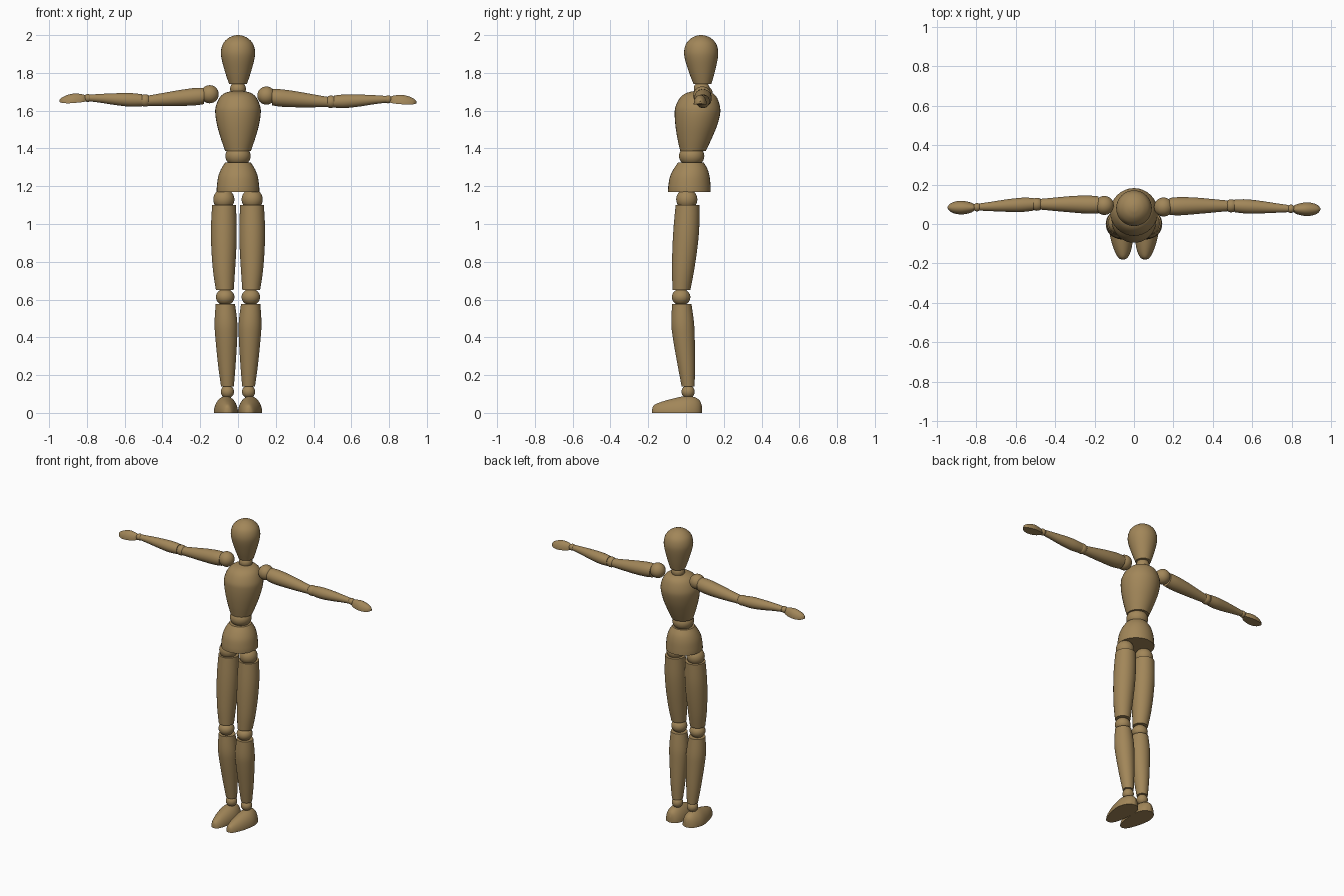
import bpy
import bmesh
from math import cos, sin, pi, radians
from mathutils import Vector

cube = bpy.data.objects.get("Cube")
if cube:
    bpy.data.objects.remove(cube, do_unlink=True)

# One material: plain turned wood
WOOD = (0.36, 0.24, 0.1, 1)
wood = bpy.data.materials.new("wood")
wood.use_nodes = True
wood.diffuse_color = WOOD
wood.node_tree.nodes["Principled BSDF"].inputs["Base Color"].default_value = WOOD


def finish(name, bm):
    """Turn a bmesh into a smooth wooden object with crisp cut edges."""
    bmesh.ops.recalc_face_normals(bm, faces=bm.faces)
    mesh = bpy.data.meshes.new(name)
    bm.to_mesh(mesh)
    bm.free()
    mesh.materials.append(wood)
    mesh.shade_smooth()
    mesh.set_sharp_from_angle(angle=radians(40))
    obj = bpy.data.objects.new(name, mesh)
    bpy.context.collection.objects.link(obj)
    return obj


def ball(name, centre, radius, squash=1):
    bm = bmesh.new()
    bmesh.ops.create_uvsphere(bm, u_segments=32, v_segments=16, radius=radius)
    for v in bm.verts:
        v.co.z *= squash
        v.co += Vector(centre)
    finish(name, bm)


def smooth_rings(rings, steps=5):
    """Catmull-Rom interpolation through rings of numbers."""
    pts = [rings[0]] + rings + [rings[-1]]
    out = []
    for p, q, r, s in zip(pts, pts[1:], pts[2:], pts[3:]):
        for i in range(steps):
            t = i / steps
            out.append([b + t * ((c - a) + t * ((2 * a - 5 * b + 4 * c - d)
                        + t * (3 * b - a - 3 * c + d))) / 2
                        for a, b, c, d in zip(p, q, r, s)])
    return out + [rings[-1]]


def loft(name, rings, axis="z", flat=False, side=1, shift=(0, 0, 0)):
    """Skin rings (x, y, z, width, height); flat ones keep only the upper half."""
    n = 32
    turn = pi / (n - 1) if flat else 2 * pi / n
    bm = bmesh.new()
    loops = []
    for x, y, z, a, *rest in smooth_rings(rings):
        b = rest[0] if rest else a
        loop = []
        for i in range(n):
            u, v = a * cos(i * turn), b * sin(i * turn)
            off = {"x": (0, u, v), "y": (u, 0, v), "z": (u, v, 0)}[axis]
            co = Vector((side * x, y, z)) + Vector(off) + Vector(shift)
            loop.append(bm.verts.new(co))
        loops.append(loop)
    for lo, hi in zip(loops, loops[1:]):
        for i in range(n):
            j = (i + 1) % n
            bm.faces.new((lo[i], lo[j], hi[j], hi[i]))
    bm.faces.new(loops[0])
    bm.faces.new(loops[-1])
    return finish(name, bm)


# Head, neck, torso, waist and pelvis
loft("head", [(0, .087, 1.74, .047), (0, .084, 1.8, .067), (0, .081, 1.87, .086),
              (0, .08, 1.915, .09), (0, .08, 1.955, .079), (0, .08, 1.983, .053),
              (0, .08, 1.997, .023), (0, .08, 2, .001)])
ball("neck_ball", (0, .083, 1.715), .042)
loft("torso", [(0, .037, 1.387, .068), (0, .045, 1.45, .09), (0, .054, 1.52, .11),
               (0, .06, 1.58, .12), (0, .062, 1.62, .118), (0, .066, 1.665, .1),
               (0, .07, 1.69, .075), (0, .074, 1.702, .04), (0, .075, 1.703, .01)])
ball("waist_ball", (0, .03, 1.36), .067, .85)
loft("pelvis", [(0, .018, 1.17, .113), (0, .018, 1.2, .112), (0, .02, 1.25, .105),
                (0, .024, 1.29, .09), (0, .026, 1.325, .068)])

for side, label in ((1, "left"), (-1, "right")):
    # Leg
    ball(label + "_hip_ball", (side * .075, .004, 1.13), .056)
    loft(label + "_thigh", [(.07, -.024, .65, .047), (.074, -.016, .75, .058),
                            (.075, -.006, .87, .066), (.075, .002, .98, .068),
                            (.074, .008, 1.1, .063)], side=side)
    ball(label + "_knee_ball", (side * .068, -.026, .613), .049, .9)
    loft(label + "_calf", [(.056, .011, .14, .034), (.059, .002, .25, .046),
                           (.062, -.012, .4, .058), (.064, -.018, .48, .06),
                           (.067, -.022, .577, .051)], side=side)
    ball(label + "_ankle_ball", (side * .056, .011, .112), .035)
    loft(label + "_foot", [(.056, -.18, 0, .004, .012), (.056, -.172, 0, .022, .038),
                           (.057, -.14, 0, .04, .055), (.061, -.08, 0, .056, .073),
                           (.064, -.01, 0, .064, .088), (.063, .04, 0, .055, .085),
                           (.062, .072, 0, .035, .066), (.062, .085, 0, .006, .035)],
         axis="y", flat=True, side=side)

    # Arm, the left one sitting very slightly lower and further forward
    shift = Vector((0, -.008, -.007)) if side > 0 else Vector()

    def joint(name, x, y, z, radius):
        ball(label + name, Vector((side * x, y, z)) + shift, radius)

    def arm_part(name, rings, flat=False):
        loft(label + name, rings, "x", flat, side, shift)

    joint("_shoulder_ball", .15, .094, 1.687, .048)
    arm_part("_upper_arm", [(.18, .097, 1.678, .043), (.23, .098, 1.674, .046),
                            (.31, .1, 1.667, .042), (.4, .1, 1.659, .034),
                            (.475, .1, 1.653, .027)])
    joint("_elbow_ball", .492, .1, 1.654, .033)
    arm_part("_forearm", [(.508, .1, 1.655, .032), (.57, .097, 1.657, .036),
                          (.65, .093, 1.661, .031), (.72, .089, 1.665, .024),
                          (.783, .086, 1.667, .018)])
    joint("_wrist_ball", .795, .085, 1.667, .021)
    arm_part("_hand", [(.803, .084, 1.65, .012, .03), (.825, .083, 1.645, .025, .042),
                       (.865, .083, 1.641, .034, .05), (.9, .083, 1.639, .032, .045),
                       (.93, .083, 1.641, .021, .03), (.945, .083, 1.645, .003, .012)],
             flat=True)
